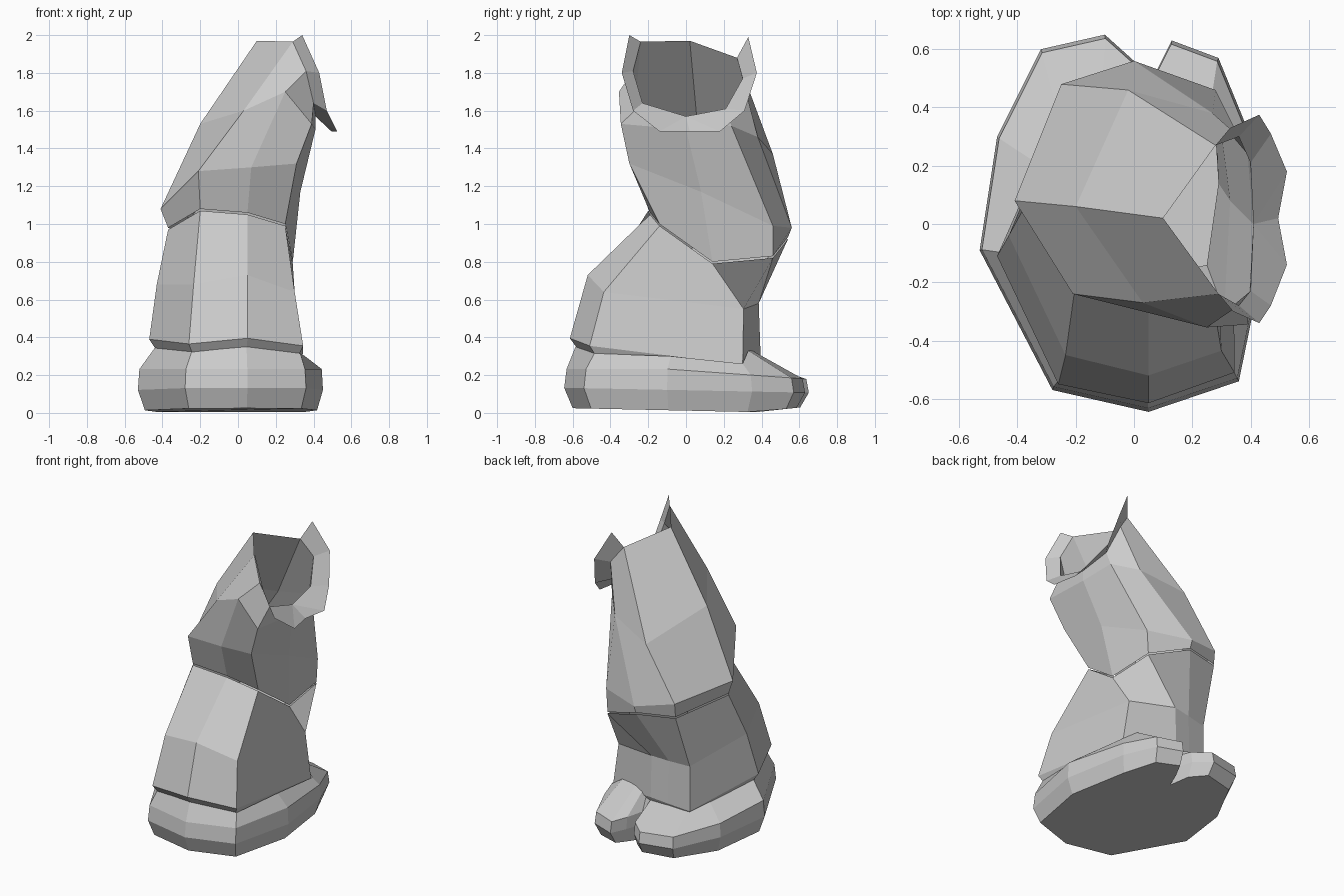
import bpy


def make(name, verts, faces):
    mesh = bpy.data.meshes.new(name)
    mesh.from_pydata(verts, [], faces)
    mesh.validate()
    mesh.update()
    obj = bpy.data.objects.new(name, mesh)
    bpy.context.collection.objects.link(obj)
    return obj


def loft(name, rings, cap_bottom=False):
    """Join rings of equal length with quads; rings run counter-clockwise."""
    n = len(rings[0])
    verts = [p for r in rings for p in r]
    faces = []
    for k in range(len(rings) - 1):
        for i in range(n):
            j = (i + 1) % n
            faces.append((k * n + i, k * n + j, (k + 1) * n + j, (k + 1) * n + i))
    if cap_bottom:
        faces.append(tuple(reversed(range(n))))
    return make(name, verts, faces)


# Base: thick curled sole with a notch at the back
outline = [(-0.10, 0.65), (-0.32, 0.60), (-0.47, 0.30), (-0.53, -0.09),
           (-0.28, -0.57), (0.05, -0.645), (0.36, -0.54), (0.45, -0.10),
           (0.38, 0.35), (0.29, 0.57), (0.13, 0.63), (0.08, 0.53),
           (0.04, 0.42), (0.0, 0.56)]
base_top = [(-0.12, 0.36, 0.27), (-0.25, 0.34, 0.25), (-0.32, 0.20, 0.28),
            (-0.44, -0.10, 0.345), (-0.245, -0.52, 0.325), (0.045, -0.585, 0.35),
            (0.33, -0.485, 0.315), (0.355, -0.08, 0.30), (0.35, 0.30, 0.26),
            (0.25, 0.33, 0.33), (0.13, 0.35, 0.33), (0.07, 0.37, 0.31),
            (0.04, 0.37, 0.29), (0.0, 0.37, 0.28)]
base_rings = [
    [(x * 0.93, y * 0.93, 0.012 - 0.02 * y + 0.12 * max(y - 0.4, 0)) for x, y in outline],
    [(x, y, 0.12 - 0.02 * y) for x, y in outline],
    [(x * 0.985, y * 0.98, 0.225 - 0.07 * max(y, -0.1)) for x, y in outline],
    base_top,
]
loft("base", base_rings, cap_bottom=True)

# Body: leaning middle section, order left, front, right, back
body_low = [(-0.47, -0.11, 0.39), (-0.26, -0.55, 0.365), (0.05, -0.615, 0.395),
            (0.345, -0.51, 0.355), (0.34, 0.30, 0.255), (-0.01, 0.395, 0.30),
            (-0.13, 0.375, 0.28), (-0.27, 0.345, 0.255)]
body_mid = [(-0.43, -0.04, 0.68), (-0.235, -0.45, 0.68), (0.05, -0.52, 0.73),
            (0.30, -0.435, 0.64), (0.295, 0.305, 0.55), (-0.01, 0.385, 0.58),
            (-0.13, 0.37, 0.57), (-0.27, 0.345, 0.56)]
body_top = [(-0.37, 0.07, 0.97), (-0.20, -0.20, 1.07), (0.05, -0.19, 1.05),
            (0.25, -0.14, 0.99), (0.29, 0.14, 0.79), (0.27, 0.46, 0.82),
            (0.0, 0.54, 0.92), (-0.25, 0.47, 0.93)]
body_groove = [(x * 0.93, y * 0.94, z - 0.05) for x, y, z in body_low]
loft("body", [body_groove, body_low, body_mid, body_top], cap_bottom=True)

# Hood: bent tube ending in an opening that faces +x
hood_low = [(x, y, z + 0.01) for x, y, z in body_top]
hood_mid = [(-0.41, 0.08, 1.08), (-0.21, -0.24, 1.28), (0.07, -0.28, 1.30),
            (0.31, -0.30, 1.32), (0.33, 0.08, 1.17), (0.28, 0.46, 0.99),
            (0.0, 0.56, 0.98), (-0.25, 0.48, 1.03)]
hood_high = [(-0.20, 0.06, 1.53), (0.03, -0.27, 1.60), (0.25, -0.355, 1.70),
             (0.39, -0.345, 1.53), (0.41, 0.0, 1.50), (0.39, 0.24, 1.52),
             (0.27, 0.38, 1.46), (-0.02, 0.46, 1.37)]
opening = [(0.10, 0.02, 1.97), (0.29, -0.24, 1.965), (0.36, -0.28, 1.81),
           (0.40, -0.23, 1.64), (0.41, 0.0, 1.57), (0.40, 0.21, 1.61),
           (0.36, 0.30, 1.77), (0.28, 0.27, 1.88)]
loft("hood", [hood_low, hood_mid, hood_high, opening])

# Collar: flared lip around the opening, open at the top
lip_inner = opening[1:4] + [opening[4]] * 3 + opening[5:]
lip_outer = [(0.34, -0.30, 2.0), (0.43, -0.34, 1.80), (0.47, -0.28, 1.60),
             (0.525, -0.14, 1.49), (0.495, 0.02, 1.49), (0.525, 0.18, 1.49),
             (0.47, 0.31, 1.60), (0.43, 0.375, 1.80), (0.33, 0.33, 1.99)]
n = len(lip_inner)
lip_faces = []
for i in range(n - 1):
    if lip_inner[i] == lip_inner[i + 1]:
        lip_faces.append((i, n + i + 1, n + i))
    else:
        lip_faces.append((i, i + 1, n + i + 1, n + i))
make("collar", lip_inner + lip_outer, lip_faces)
